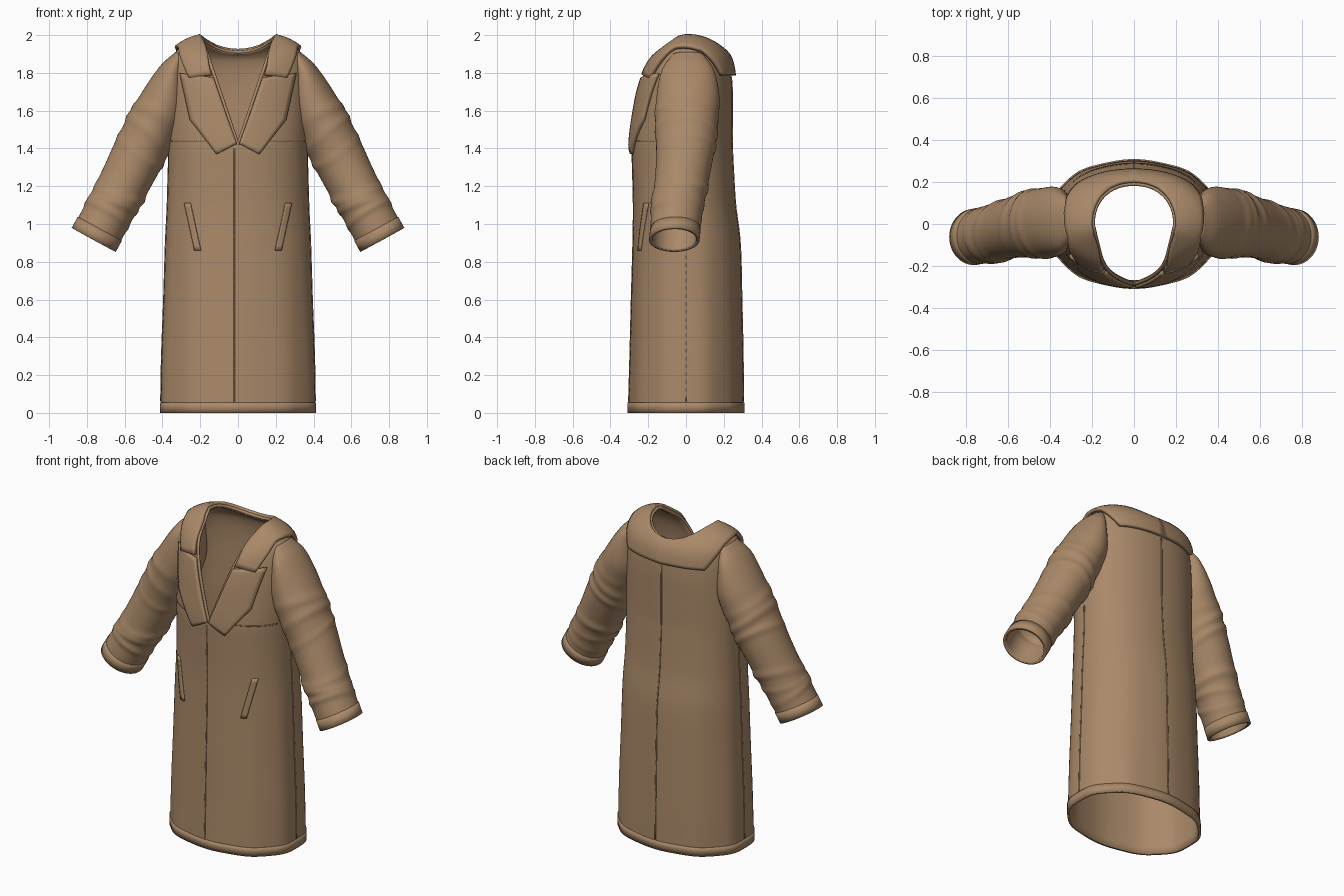
import bpy, bmesh, math
from mathutils import Vector
from mathutils.bvhtree import BVHTree

cube = bpy.data.objects.get("Cube")
if cube:
    bpy.data.objects.remove(cube, do_unlink=True)

cloth = bpy.data.materials.new("tan_cloth")
cloth.use_nodes = True
TAN = (0.40, 0.25, 0.14, 1)
cloth.diffuse_color = TAN
cloth.node_tree.nodes["Principled BSDF"].inputs["Base Color"].default_value = TAN


def spline(keys, steps):
    """Smooth interpolation through rows of numbers."""
    keys = [Vector(k) for k in keys]
    out = []
    for i in range(len(keys) - 1):
        b, c = keys[i], keys[i + 1]
        a = keys[i - 1] if i else b * 2 - c
        d = keys[i + 2] if i + 2 < len(keys) else c * 2 - b
        for s in range(steps):
            t = s / steps
            out.append(b + (c - a) * (t / 2) + (a * 2 - b * 5 + c * 4 - d) * (t * t / 2)
                       + (b * 3 - a - c * 3 + d) * (t ** 3 / 2))
    return out + [keys[-1]]


def grid_object(name, rows, thickness, offset=-1, mirror=False):
    """Skin rows of points, give them cloth thickness."""
    bm = bmesh.new()
    vs = [[bm.verts.new(p) for p in row] for row in rows]
    for r, q in zip(vs, vs[1:]):
        for i in range(len(r) - 1):
            bm.faces.new((r[i], r[i + 1], q[i + 1], q[i]))
    bmesh.ops.remove_doubles(bm, verts=bm.verts, dist=1e-5)
    mesh = bpy.data.meshes.new(name)
    bm.to_mesh(mesh)
    bm.free()
    mesh.materials.append(cloth)
    ob = bpy.data.objects.new(name, mesh)
    bpy.context.collection.objects.link(ob)
    solid = ob.modifiers.new("thickness", 'SOLIDIFY')
    solid.thickness, solid.offset = thickness, offset
    if mirror:
        ob.modifiers.new("mirror", 'MIRROR')
    bpy.ops.object.select_all(action='DESELECT')
    ob.select_set(True)
    bpy.context.view_layer.objects.active = ob
    bpy.ops.object.shade_smooth_by_angle(angle=math.radians(40))
    return ob


# Body: each row is height, half width, front depth, back depth, side lift
BODY = [(0, .413, .303, .303, 0), (.3, .407, .295, .3, 0), (.6, .395, .288, .294, 0),
        (.9, .385, .28, .286, 0), (1.1, .375, .278, .262, 0), (1.3, .37, .283, .25, 0),
        (1.42, .37, .285, .245, 0), (1.55, .37, .272, .245, 0), (1.7, .365, .25, .245, 0),
        (1.8, .355, .222, .238, .02), (1.86, .33, .185, .225, .05),
        (1.89, .265, .14, .21, .068), (1.91, .195, .085, .19, .073)]
V_BOTTOM = 1.42


def power(v, e):
    return math.copysign(abs(v) ** e, v)


def body_point(row, a, grow=0):
    z, w, front, back, lift = row
    s, c = math.sin(a), math.cos(a)
    depth = front if c > 0 else back
    drape = 1 + .008 * math.cos(10 * a) * max(0, 1 - z / 1.5)
    return Vector(((w + grow) * power(s, .92) * drape,
                   -(depth + grow) * power(c, .92) * drape, z + lift * s * s))


def opening_angle(row):
    """Angle where the row meets the V neck edge."""
    a = 0
    if row[0] > V_BOTTOM + .001:
        while a < 1.5:
            p = body_point(row, a)
            if p.x >= (p.z - V_BOTTOM) * .34:
                break
            a += .002
    return a


def body_ring(row, n=96, grow=0):
    a0 = opening_angle(row)
    span = 2 * math.pi - 2 * a0
    return [body_point(row, a0 + span * i / n, grow) for i in range(n + 1)]


rows = [body_ring(r) for r in spline(BODY, 6)]
body = grid_object("coat_body", rows, .012)
hem = [(z, *BODY[0][1:]) for z in (0, .03, .055)]
grid_object("hem_band", [body_ring(r, 96, .004) for r in hem], .01)

# Rolled edge along the V neck and the back neckline
start = 6 * 6
edge = [r[0] for r in rows[start:-1]] + rows[-1] + [r[-1] for r in rows[start:-1]][::-1]
curve = bpy.data.curves.new("neck_edge", 'CURVE')
curve.dimensions = '3D'
curve.bevel_depth, curve.bevel_resolution = .009, 2
line = curve.splines.new('POLY')
line.points.add(len(edge) - 1)
for pt, co in zip(line.points, edge):
    pt.co = (*co, 1)
curve.materials.append(cloth)
bpy.context.collection.objects.link(bpy.data.objects.new("neck_edge", curve))

# Sleeves: distance along axis, underside, top side, centre depth, half depth
SLEEVE = [(-1.52, 1.15, 1.205, .01, .08), (-1.42, 1.10, 1.24, .01, .14),
          (-1.27, 1.01, 1.258, .01, .168), (-1.1, .985, 1.262, 0, .162),
          (-.95, .978, 1.258, -.005, .152), (-.8, .978, 1.247, -.022, .143),
          (-.65, .98, 1.24, -.042, .137), (-.53, .98, 1.238, -.055, .133),
          (-.44, .98, 1.238, -.062, .13)]
FOLDS = [(-1.16, .008, .03), (-1.07, .012, .026), (-.97, .01, .022), (-.72, .012, .024),
         (-.65, .010, .018), (-.585, .009, .018)]
OUT, DOWN = Vector((.878, 0, .479)), Vector((.479, 0, -.878))


def sleeve_ring(row, n=48):
    s, low, high, yc, ry = row
    ring = []
    for i in range(n + 1):
        a = 2 * math.pi * i / n
        puff = 0
        for k, (pos, amp, wide) in enumerate(FOLDS):
            slant = .03 * math.sin(a + k * 1.3)
            puff += amp * (.65 + .35 * math.cos(a + k)) * math.exp(-((s + slant - pos) / wide) ** 2)
        p = OUT * ((low + high) / 2 + ((high - low) / 2 + puff) * math.cos(a)) + DOWN * s
        p.y = yc - (ry + puff) * math.sin(a)
        ring.append(p)
    return ring


grid_object("sleeves", [sleeve_ring(r) for r in spline(SLEEVE, 10)], .014, mirror=True)
cuff = [(s, .976, 1.242, yc, .134) for s, yc in ((-.505, -.056), (-.47, -.059), (-.438, -.062))]
grid_object("cuff_hems", [sleeve_ring(r) for r in cuff], .012, mirror=True)

# Overlays laid on the body surface
bm = bmesh.new()
bm.from_mesh(body.data)
tree = BVHTree.FromBMesh(bm)
bm.free()


def lay(p, lift):
    """Drop a point on the body: (x, z) from the front, (x, y, z) to the nearest spot."""
    hit = None
    if len(p) == 2:
        hit, normal, _, _ = tree.ray_cast(Vector((p[0], -1, p[1])), Vector((0, 1, 0)))
        p = Vector((p[0], -.25, p[1]))
    if hit is None or hit.y > 0:
        hit, normal, _, _ = tree.find_nearest(p)
    return hit + normal * lift


def plate(name, inner, outer, lift, thick, along=8, across=8, mirror=True):
    pairs = [(Vector(a), Vector(b)) for a, b in zip(inner, outer)]
    strip = []
    for k in range(len(pairs) - 1):
        for s in range(along + (k == len(pairs) - 2)):
            t = s / along
            a = pairs[k][0].lerp(pairs[k + 1][0], t)
            b = pairs[k][1].lerp(pairs[k + 1][1], t)
            strip.append([lay(a.lerp(b, j / across), lift) for j in range(across + 1)])
    return grid_object(name, strip, thick, 0, mirror)


plate("lapels", [(.006, 1.425), (.058, 1.57), (.126, 1.77)],
      [(.11, 1.37), (.245, 1.55), (.297, 1.795)], .012, .018, 10)
plate("collar", [(.13, -.18, 1.775), (.19, -.05, 1.97), (.18, .07, 1.97), (.11, .165, 1.93), (0, .192, 1.91)],
      [(.262, -.2, 1.775), (.31, -.06, 1.93), (.315, .08, 1.91), (.28, .21, 1.79), (0, .245, 1.785)],
      .014, .022)
plate("pocket_welts", [(.195, .86), (.25, 1.11)], [(.228, .86), (.28, 1.11)], .004, .01, 10, 4)


# Seams: narrow raised strips
def seam(name, a, b, width, mirror=True):
    w = Vector(width)
    a, b = Vector(a), Vector(b)
    plate(name, [a - w, b - w], [a + w, b + w], .001, .005, 30, 1, mirror)


seam("front_closure", (-.02, .0), (-.02, 1.4), (.003, 0), False)
seam("back_seam", (0, .3, .06), (0, .25, 1.78), (.003, 0, 0), False)
seam("side_seams", (.42, 0, .06), (.38, 0, 1.3), (0, .003, 0))
seam("chest_seams", (.06, 1.44), (.35, 1.44), (0, .003))
